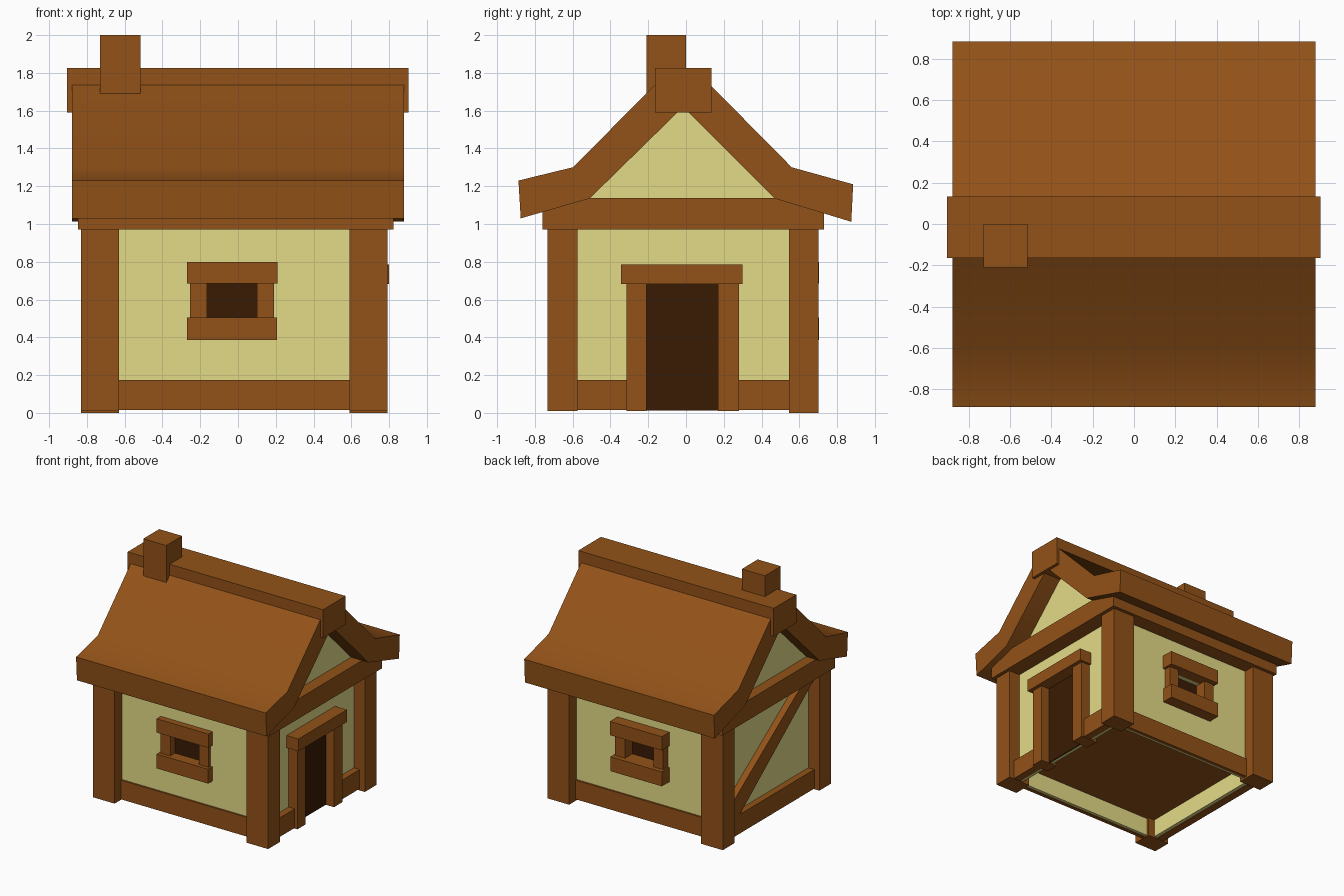
import bpy, bmesh, math

if "Cube" in bpy.data.objects:
    bpy.data.objects.remove(bpy.data.objects["Cube"])


def material(name, rgb):
    lin = [((c / 255 + 0.055) / 1.055) ** 2.4 for c in rgb]
    m = bpy.data.materials.new(name)
    m.diffuse_color = (*lin, 1)
    m.use_nodes = True
    m.node_tree.nodes["Principled BSDF"].inputs["Base Color"].default_value = m.diffuse_color
    return m


WOOD = material("timber brown", (146, 82, 24))
PLASTER = material("cream plaster", (228, 219, 135))
DARK = material("dark interior", (57, 27, 2))
CX, CY = -0.02, -0.015          # centre of the house body


def finish(name, bm, mat):
    bmesh.ops.recalc_face_normals(bm, faces=bm.faces)
    me = bpy.data.meshes.new(name)
    bm.to_mesh(me)
    bm.free()
    ob = bpy.data.objects.new(name, me)
    bpy.context.collection.objects.link(ob)
    if mat:
        me.materials.append(mat)
    return ob


def prism(name, pts, x0, x1, mat):
    """Extrude a (y, z) outline from x0 to x1."""
    bm = bmesh.new()
    face = bm.faces.new([bm.verts.new((x0, y, z)) for y, z in pts])
    ext = bmesh.ops.extrude_face_region(bm, geom=[face])["geom"]
    bmesh.ops.translate(bm, vec=(x1 - x0, 0, 0),
                        verts=[v for v in ext if isinstance(v, bmesh.types.BMVert)])
    return finish(name, bm, mat)


def box(name, x, y, z, mat):
    y = sorted(y)
    return prism(name, [(y[0], z[0]), (y[1], z[0]), (y[1], z[1]), (y[0], z[1])],
                 x[0], x[1], mat)


def cut(ob, cutter):
    mod = ob.modifiers.new("cut", "BOOLEAN")
    mod.operation = "DIFFERENCE"
    mod.solver = "EXACT"
    mod.object = cutter
    cutter.hide_render = True
    cutter.display_type = "WIRE"


# Plaster walls: hollow shell with window openings, dark core inside
WX, WY = (-0.73, 0.69), (-0.635, 0.605)
T = 0.04
walls = box("plaster_walls", WX, WY, (0.02, 1.05), PLASTER)
IX, IY = (WX[0] + T, WX[1] - T), (WY[0] + T, WY[1] - T)
cut(walls, box("room_cutter", IX, IY, (-0.2, 1.3), None))
cut(walls, box("window_cutter", (-0.18, 0.115), (-1, 1), (0.49, 0.685), None))
RX, RY = (IX[0] - 0.002, IX[1] + 0.002), (IY[0] - 0.002, IY[1] + 0.002)
box("dark_room", RX, RY, (0.18, 1.04), DARK)
box("floor", RX, RY, (0.17, 0.18), WOOD)

# Corner posts
for sx in (-1, 1):
    for sy in (-1, 1):
        x = sorted((CX + sx * 0.61, CX + sx * 0.812))
        y = (CY + sy * 0.56, CY + sy * 0.717)
        name = ("left" if sx < 0 else "right") + ("_front" if sy < 0 else "_back")
        box(name + "_post", x, y, (0.01 if sy < 0 else 0.0, 0.99), WOOD)

# Base boards on the front, back and left, and either side of the door
for side, y in (("front", (-0.62, -0.65)), ("back", (0.59, 0.62))):
    box(side + "_base_board", (-0.65, 0.61), y, (0.015, 0.175), WOOD)
box("left_base_board", (-0.785, -0.72), (-0.6, 0.56), (0.015, 0.175), WOOD)
for a, b in ((-0.6, -0.3), (0.26, 0.56)):
    box("door_side_base_board", (0.68, 0.745), (a, b), (0.015, 0.175), WOOD)

# Front and back windows: (side, wall face, inner depth, jamb front, sill front)
for side, wall, inner, jamb, sill in (("front", WY[0] + 0.001, IY[0], -0.66, -0.69),
                                      ("back", WY[1] - 0.001, IY[1], 0.665, 0.705)):
    box(side + "_window_lintel", (-0.27, 0.21), (wall, sill), (0.685, 0.80), WOOD)
    box(side + "_window_sill", (-0.27, 0.207), (inner, sill), (0.385, 0.505), WOOD)
    box(side + "_window_jamb_left", (-0.255, -0.165), (inner, jamb), (0.505, 0.685), WOOD)
    box(side + "_window_jamb_right", (0.10, 0.19), (inner, jamb), (0.505, 0.685), WOOD)

# Door
box("door_opening", (0.688, 0.696), (-0.215, 0.175), (0.012, 0.685), DARK)
for a, b in ((-0.315, -0.21), (0.17, 0.28)):
    box("door_jamb", (0.62, 0.77), (a, b), (0.01, 0.685), WOOD)
box("door_lintel", (0.66, 0.80), (-0.345, 0.298), (0.682, 0.785), WOOD)

# Diagonal brace on the left wall
prism("left_brace", [(0.56, 0.15), (0.56, 0.27), (-0.48, 0.99), (-0.6, 0.99),
                     (-0.6, 0.95), (0.44, 0.15)], -0.785, -0.72, WOOD)

# Frame beam on top of the walls
box("eaves_beam", (-0.848, 0.822), (-0.76, 0.73), (0.972, 1.138), WOOD)

# Gable plaster
prism("gable_plaster", [(-0.56, 1.10), (0.53, 1.10), (-0.015, 1.64)],
      WX[0] - 0.03, WX[1] + 0.03, PLASTER)

# Flared roof, ridge beam and chimney
roof = prism("roof", [(-0.887, 1.23), (-0.60, 1.30), (-0.165, 1.735), (-0.015, 1.80),
                      (0.13, 1.735), (0.56, 1.30), (0.885, 1.21), (0.875, 1.012),
                      (0.47, 1.135), (-0.015, 1.62), (-0.51, 1.135), (-0.875, 1.03)],
             -0.878, 0.878, WOOD)
bpy.context.view_layer.objects.active = roof
roof.select_set(True)
bpy.ops.object.shade_smooth_by_angle(angle=math.radians(36))
box("ridge_beam", (-0.906, 0.903), (-0.165, 0.134), (1.59, 1.826), WOOD)
box("chimney", (-0.73, -0.517), (-0.21, 0.0), (1.68, 2.0), WOOD)
